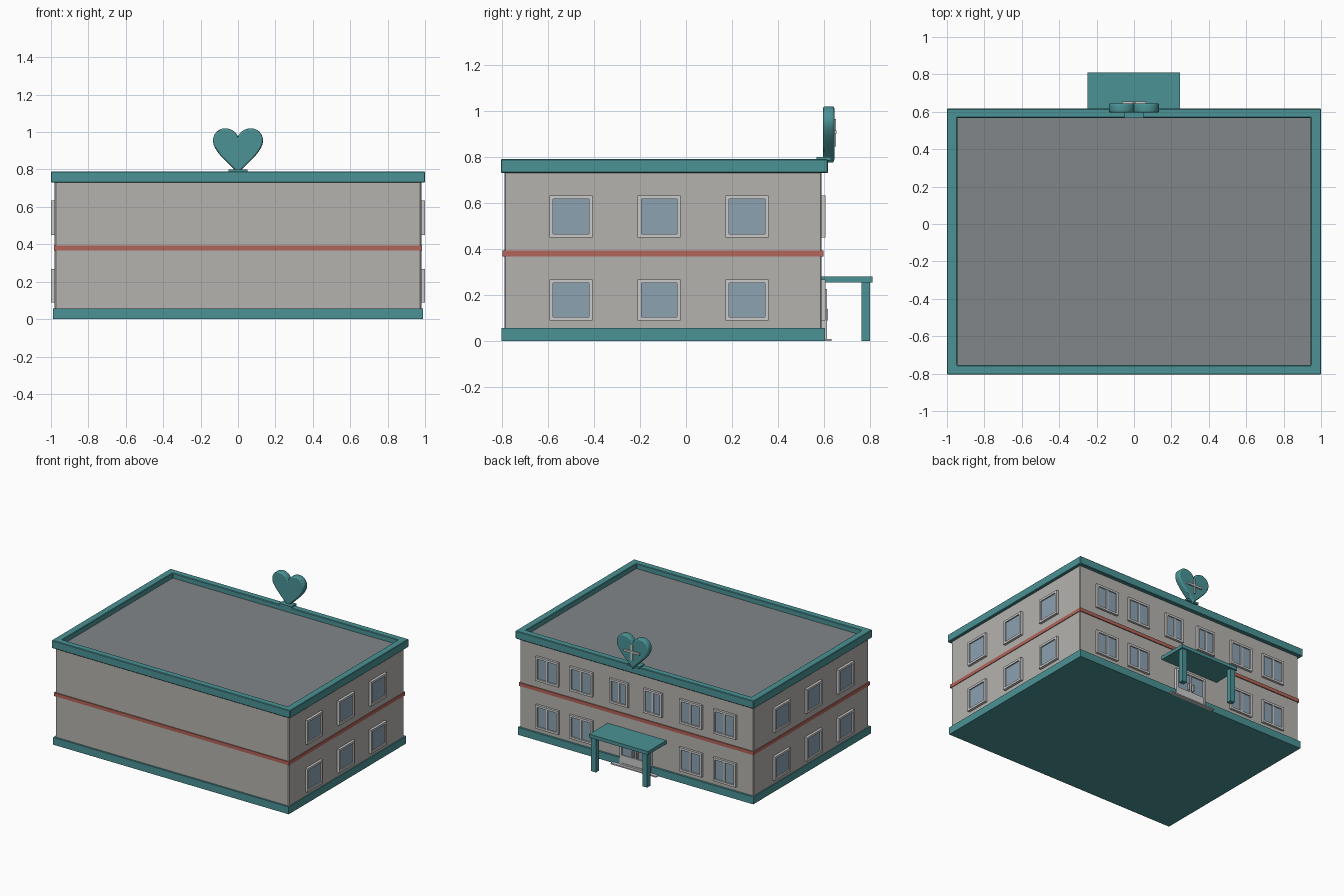
import bpy, bmesh
from mathutils import Matrix, Vector
from math import pi

if "Cube" in bpy.data.objects:
    bpy.data.objects.remove(bpy.data.objects["Cube"])


def material(name, rgb):
    m = bpy.data.materials.new(name)
    m.diffuse_color = (*rgb, 1)
    m.use_nodes = True
    m.node_tree.nodes["Principled BSDF"].inputs["Base Color"].default_value = m.diffuse_color
    return m


TEAL = material("teal", (0.07, 0.29, 0.30))
WALL = material("wall", (0.46, 0.45, 0.43))
ROOF = material("roof", (0.22, 0.24, 0.25))
RED = material("red", (0.45, 0.13, 0.10))
GLASS = material("glass", (0.26, 0.36, 0.44))


def boxes(name, bounds, mat=None, xf=Matrix(), bevel=0):
    """One object from boxes given as (x0, x1, y0, y1, z0, z1)."""
    bm = bmesh.new()
    for x0, x1, y0, y1, z0, z1 in bounds:
        m = Matrix.Translation(((x0 + x1) / 2, (y0 + y1) / 2, (z0 + z1) / 2))
        bmesh.ops.create_cube(bm, size=1, matrix=m @ Matrix.Diagonal((x1 - x0, y1 - y0, z1 - z0, 1)))
    me = bpy.data.meshes.new(name)
    bm.to_mesh(me)
    bm.free()
    ob = bpy.data.objects.new(name, me)
    bpy.context.collection.objects.link(ob)
    ob.matrix_world = xf
    if mat:
        me.materials.append(mat)
    if bevel:
        b = ob.modifiers.new("bevel", 'BEVEL')
        b.width, b.segments = bevel, 1
    return ob


def parapet():
    """Rim around the roof: a ring profile with mitred corners."""
    bm = bmesh.new()
    rings = []
    for x, y0, y1, z in ((1, -0.805, 0.617, 0.73), (1, -0.805, 0.617, 0.79),
                         (0.945, -0.755, 0.567, 0.79), (0.945, -0.755, 0.567, 0.73)):
        rings.append([bm.verts.new(p) for p in ((-x, y0, z), (x, y0, z), (x, y1, z), (-x, y1, z))])
    for i in range(4):
        a, b = rings[i], rings[(i + 1) % 4]
        for j in range(4):
            k = (j + 1) % 4
            bm.faces.new((a[j], a[k], b[k], b[j]))
    me = bpy.data.meshes.new("parapet")
    bm.to_mesh(me)
    bm.free()
    me.materials.append(TEAL)
    ob = bpy.data.objects.new("parapet", me)
    bpy.context.collection.objects.link(ob)
    ob.modifiers.new("bevel", 'BEVEL').width = 0.004


# Building shell
boxes("walls", [(-0.98, 0.98, -0.79, 0.59, 0.01, 0.74)], WALL, bevel=0.006)
boxes("plinth", [(-0.988, 0.988, -0.803, 0.605, 0, 0.056)], TEAL)
boxes("floor_band", [(-0.985, 0.985, -0.797, 0.597, 0.368, 0.394)], RED)
boxes("roof", [(-0.96, 0.96, -0.77, 0.58, 0.735, 0.752)], ROOF)
parapet()


def window(name, xf, u, z0, z1, w, depth, mullion):
    """Window in wall space: x along the wall, y out of it."""
    h, t = w / 2, 0.016
    bars = [(u - h, u - h + t, 0, depth, z0, z1), (u + h - t, u + h, 0, depth, z0, z1),
            (u - h + t, u + h - t, 0, depth, z0, z0 + t), (u - h + t, u + h - t, 0, depth, z1 - t, z1)]
    if mullion:
        bars.append((u - 0.007, u + 0.007, 0, depth * 0.85, z0 + t, z1 - t))
    boxes(name + "_frame", bars, None, xf)
    boxes(name + "_glass", [(u - h + t, u + h - t, 0, depth * 0.5, z0 + t, z1 - t)], GLASS, xf)


FLOORS = ((0.088, 0.267), (0.449, 0.633))
back = Matrix.Translation((0, 0.59, 0))

# Side windows, same on both ends
for s in (1, -1):
    side = Matrix(((0, s, 0, s * 0.98), (1, 0, 0, 0), (0, 0, 1, 0), (0, 0, 0, 1)))
    if s == 1:
        side = Matrix.Translation((0.98, 0, 0)) @ Matrix.Rotation(-pi / 2, 4, 'Z')
    else:
        side = Matrix.Translation((-0.98, 0, 0)) @ Matrix.Rotation(pi / 2, 4, 'Z')
    for y in (-0.5, -0.117, 0.265):
        for z0, z1 in FLOORS:
            window("side_window", side, -s * y, z0, z1, 0.187, 0.019, False)

# Entrance face windows
for s in (1, -1):
    for x in (0.745, 0.46):
        for z0, z1 in FLOORS:
            window("entrance_side_window", back, s * x, z0, z1, 0.19, 0.017, True)
    window("middle_window", back, s * 0.142, *FLOORS[1], 0.155, 0.017, True)

# Double door with handles and step
window("door", back, 0, 0.005, 0.225, 0.26, 0.022, True)
boxes("door_lower_panels", [(-0.115, 0.115, 0.59, 0.608, 0.01, 0.08)])
boxes("door_handles", [(s * 0.02 - 0.004, s * 0.02 + 0.004, 0.6, 0.618, 0.09, 0.14) for s in (1, -1)])
boxes("door_step", [(-0.19, 0.19, 0.59, 0.632, 0, 0.009)])

# Entrance canopy on two posts
boxes("canopy", [(-0.248, 0.246, 0.588, 0.81, 0.255, 0.281)], TEAL)
boxes("canopy_posts", [(s * 0.215 - 0.02, s * 0.215 + 0.02, 0.762, 0.8, 0, 0.256) for s in (1, -1)], TEAL)

# Heart sign on the roof edge
cu = bpy.data.curves.new("heart_sign", 'CURVE')
cu.dimensions, cu.fill_mode, cu.resolution_u = '2D', 'BOTH', 10
cu.extrude, cu.bevel_depth, cu.bevel_resolution, cu.offset = 0.015, 0.01, 2, -0.01
sp = cu.splines.new('BEZIER')
# (point, handle in, handle out)
pts = [((0, 0.775), (-0.025, 0.815), (0.025, 0.815)),
       ((0.134, 0.953), (0.134, 0.89), (0.134, 0.99)),
       ((0.07, 1.02), (0.106, 1.02), (0.035, 1.02)),
       ((0, 0.975), (0.01, 1.0), (-0.01, 1.0)),
       ((-0.07, 1.02), (-0.035, 1.02), (-0.106, 1.02)),
       ((-0.134, 0.953), (-0.134, 0.99), (-0.134, 0.89))]
sp.bezier_points.add(len(pts) - 1)
for bp, (p, a, b) in zip(sp.bezier_points, pts):
    bp.handle_left_type = bp.handle_right_type = 'FREE'
    bp.co, bp.handle_left, bp.handle_right = (*p, 0), (*a, 0), (*b, 0)
sp.use_cyclic_u = True
cu.materials.append(TEAL)
heart = bpy.data.objects.new("heart_sign", cu)
bpy.context.collection.objects.link(heart)
heart.matrix_world = Matrix.Translation((0, 0.62, 0)) @ Matrix.Rotation(pi / 2, 4, 'X')
bpy.context.view_layer.objects.active = heart
heart.select_set(True)
bpy.ops.object.convert(target='MESH')
bpy.ops.object.shade_smooth_by_angle()

# Plain cross on the heart and the sign's foot
boxes("heart_cross", [(-0.065, 0.065, 0.64, 0.654, 0.9, 0.915), (-0.008, 0.008, 0.64, 0.652, 0.845, 0.965)])
boxes("sign_foot", [(-0.05, 0.05, 0.567, 0.63, 0.785, 0.8)], TEAL)
